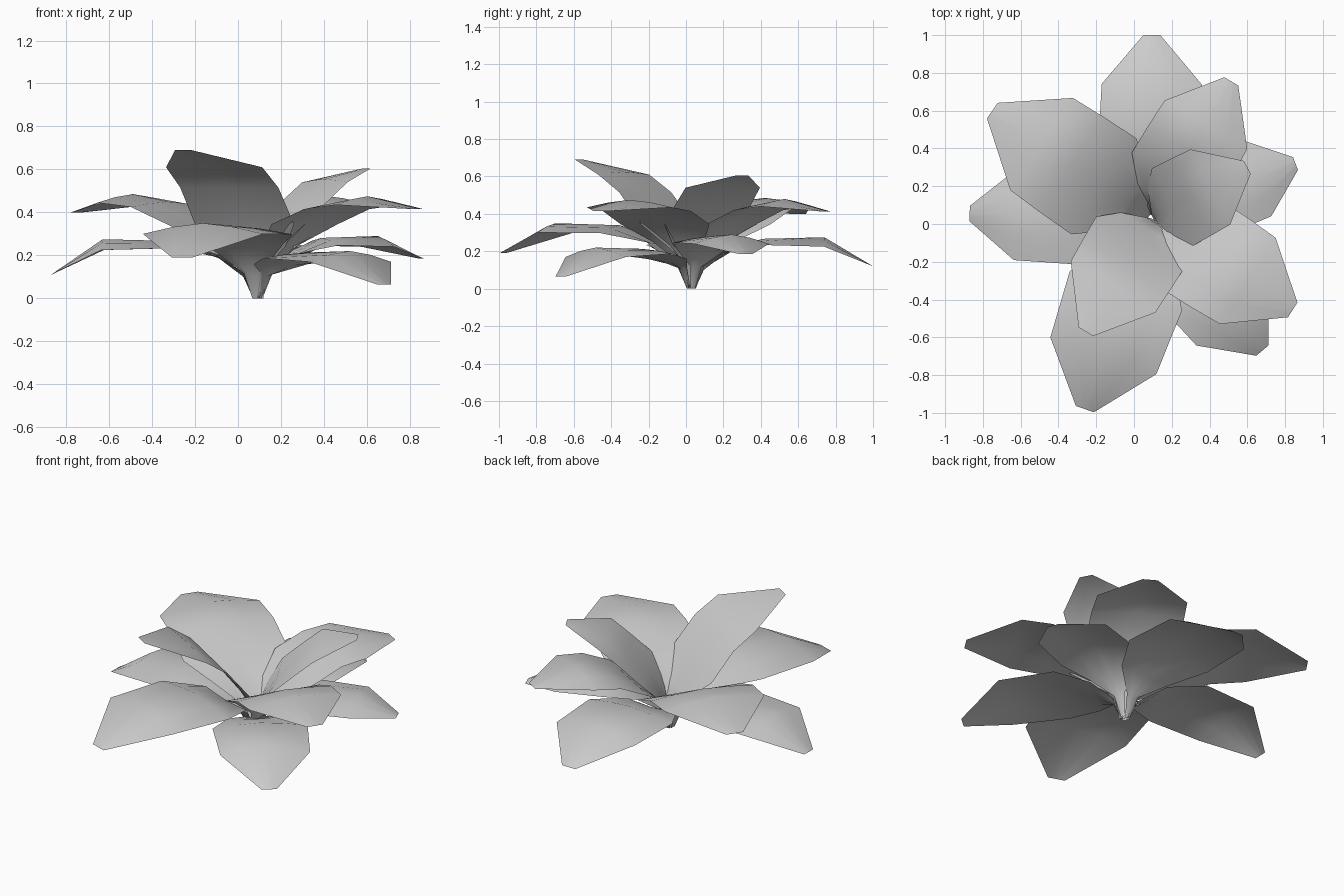
import bpy
from mathutils import Vector

ROOT = Vector((0.09, 0.03))


def leaf(name, tip, half, rows, root=ROOT):
    """Thin leaf from the root to a tip; rows = (distance, width share, z mid, z edge)."""
    axis = (Vector(tip) - root).normalized()
    side = Vector((-axis.y, axis.x))
    verts, faces = [], []
    for s, w, zm, ze in rows:
        for k in (-1, -0.5, 0, 0.5, 1):
            p = root + axis * s + side * (k * w * half)
            verts.append((p.x, p.y, zm + (ze - zm) * abs(k) ** 1.5))
    for r in range(len(rows) - 1):
        for c in range(4):
            a = r * 5 + c
            faces.append((a, a + 1, a + 6, a + 5))
    me = bpy.data.meshes.new(name)
    me.from_pydata(verts, [], faces)
    me.update()
    ob = bpy.data.objects.new(name, me)
    bpy.context.collection.objects.link(ob)
    for f in me.polygons:
        f.use_smooth = True
    return ob


def length(tip, root=ROOT):
    return (Vector(tip) - root).length


# Outer leaves: low and drooping (tip, half width, shoulder distance, shoulder z, tip z)
outer = [((0.095, 1.0), 0.265, 0.71, 0.275, 0.12),
         ((-0.87, 0.055), 0.24, 0.72, 0.275, 0.11),
         ((-0.26, -0.98), 0.297, 0.77, 0.35, 0.19),
         ((0.68, -0.67), 0.25, 0.67, 0.22, 0.065),
         ((0.855, 0.32), 0.215, 0.60, 0.29, 0.185)]
for i, (tip, half, s2, z2, zt) in enumerate(outer):
    leaf(f"outer_leaf_{i + 1}", tip, half, [
        (0.02, 0.06, 0.0, 0.0),
        (0.065, 0.15, 0.10, 0.12),
        (s2 * 0.25, 0.65, z2 * 0.68, z2 * 0.72),
        (s2 * 0.53, 1.06, z2 * 0.97, z2 * 0.85),
        (s2, 1.0, z2, z2 - 0.05),
        (length(tip), 0.17, zt, zt)])

# Middle leaves: rise, then level off
middle = [((-0.75, 0.6), 0.295, 0.70, 0.485, 0.40),
          ((0.84, -0.455), 0.272, 0.61, 0.475, 0.415),
          ((0.515, 0.755), 0.253, 0.575, 0.48, 0.412)]
for i, (tip, half, s2, z2, zt) in enumerate(middle):
    leaf(f"middle_leaf_{i + 1}", tip, half, [
        (0.015, 0.06, 0.0, 0.0),
        (0.055, 0.16, 0.12, 0.14),
        (s2 * 0.21, 0.6, 0.23, 0.25),
        (s2 * 0.43, 1.04, 0.345, 0.345),
        (s2 * 0.72, 1.03, z2 - 0.035, z2 - 0.06),
        (s2, 1.0, z2, z2 - 0.04),
        (length(tip), 0.17, zt, zt)])

# Inner leaves: steep and upright (last value: sideways shift of the root)
inner = [((0.60, 0.30), 0.225, 0.355, 0.555, 0.605, 0.0),
         ((-0.255, -0.57), 0.262, 0.425, 0.625, 0.69, 0.02)]
for i, (tip, half, s2, z2, zt, dx) in enumerate(inner):
    root = ROOT + Vector((dx, 0))
    leaf(f"inner_leaf_{i + 1}", tip, half, [
        (0.01, 0.06, 0.0, 0.0),
        (0.02, 0.16, 0.13, 0.15),
        (s2 * 0.16, 0.65, 0.22, 0.24),
        (s2 * 0.36, 1.03, 0.34, 0.345),
        (s2 * 0.68, 1.02, z2 - 0.11, z2 - 0.11),
        (s2, 1.0, z2, z2 - 0.015),
        (length(tip, root), 0.17, zt, zt)], root)
